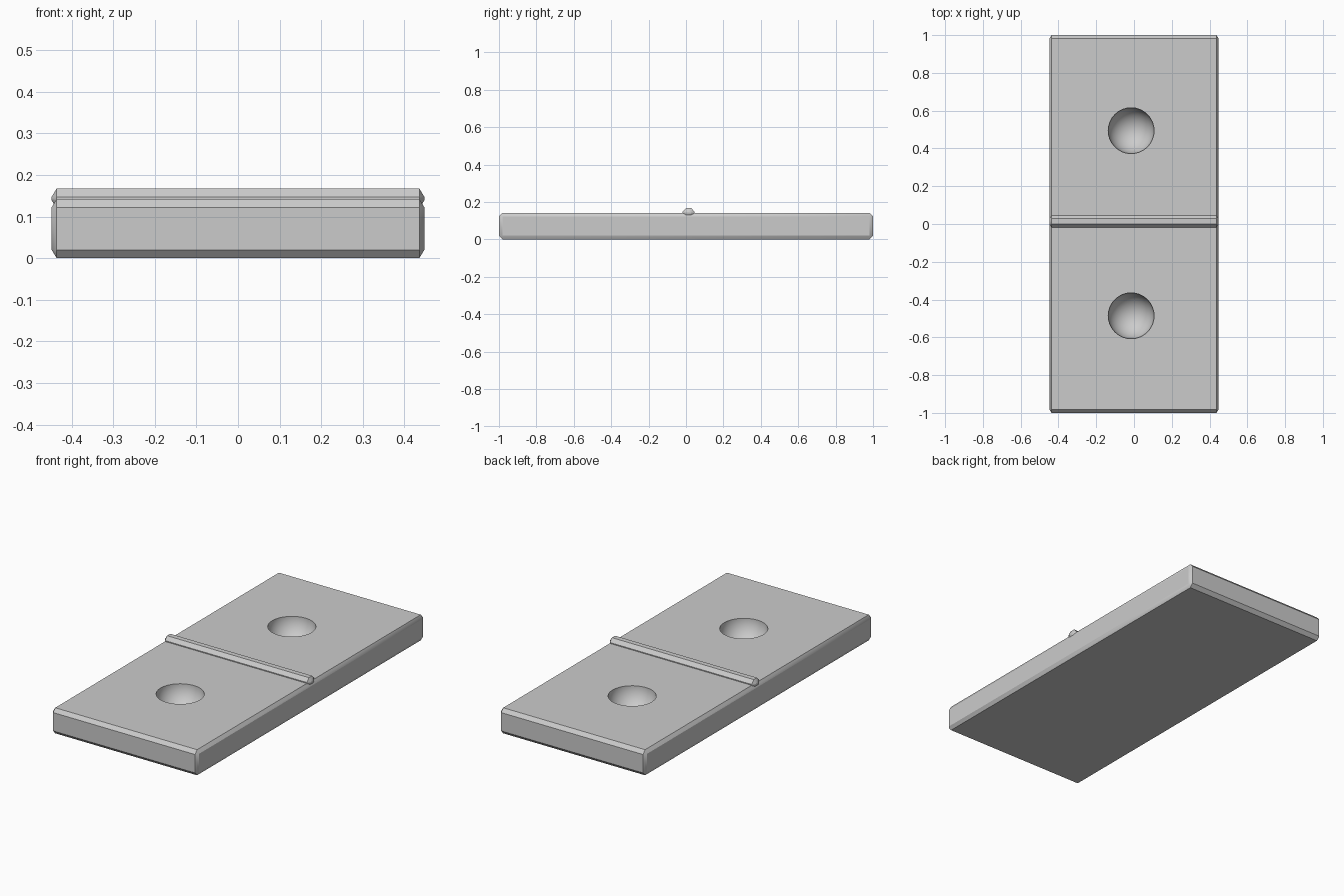
import bpy, bmesh, math
from mathutils import Vector

cube = bpy.data.objects.get("Cube")
if cube:
    bpy.data.objects.remove(cube, do_unlink=True)

GREY = (0.6, 0.6, 0.6, 1)
grey = bpy.data.materials.new("stone_grey")
grey.use_nodes = True
grey.diffuse_color = GREY
grey.node_tree.nodes["Principled BSDF"].inputs["Base Color"].default_value = GREY


def add_object(name, bm):
    mesh = bpy.data.meshes.new(name)
    bm.to_mesh(mesh)
    bm.free()
    mesh.materials.append(grey)
    obj = bpy.data.objects.new(name, mesh)
    bpy.context.collection.objects.link(obj)
    return obj


def chamfered_box(name, centre, size, chamfer):
    """Box with flat chamfers, whose width may differ along each axis."""
    bm = bmesh.new()
    bmesh.ops.create_cube(bm, size=1)
    bmesh.ops.scale(bm, verts=bm.verts, vec=[s / c for s, c in zip(size, chamfer)])
    bmesh.ops.bevel(bm, geom=bm.edges[:], offset=1, segments=1,
                    affect='EDGES', clamp_overlap=False)
    bmesh.ops.scale(bm, verts=bm.verts, vec=chamfer)
    bmesh.ops.translate(bm, verts=bm.verts, vec=Vector(centre))
    bmesh.ops.recalc_face_normals(bm, faces=bm.faces)
    return add_object(name, bm)


def select_only(obj):
    bpy.ops.object.select_all(action='DESELECT')
    obj.select_set(True)
    bpy.context.view_layer.objects.active = obj


# Main slab and the raised divider across its middle
slab = chamfered_box("slab", (0, 0, 0.071), (0.896, 2.0, 0.142), (0.012, 0.018, 0.02))
divider = chamfered_box("divider", (0, 0.014, 0.143), (0.896, 0.064, 0.048), (0.012, 0.018, 0.02))

# Round pip hollows, one in each half
for y in (-0.486, 0.494):
    bm = bmesh.new()
    bmesh.ops.create_uvsphere(bm, u_segments=32, v_segments=17, radius=0.122)
    bmesh.ops.translate(bm, verts=bm.verts, vec=(-0.015, y, 0.142))
    cutter = add_object("pip_cutter", bm)
    cutter.hide_render = True
    cut = slab.modifiers.new("pip", 'BOOLEAN')
    cut.operation = 'DIFFERENCE'
    cut.solver = 'EXACT'
    cut.object = cutter
    select_only(slab)
    bpy.ops.object.modifier_apply(modifier=cut.name)
    bpy.data.objects.remove(cutter, do_unlink=True)

for obj in (slab, divider):
    select_only(obj)
    bpy.ops.object.shade_smooth_by_angle(angle=math.radians(30))
